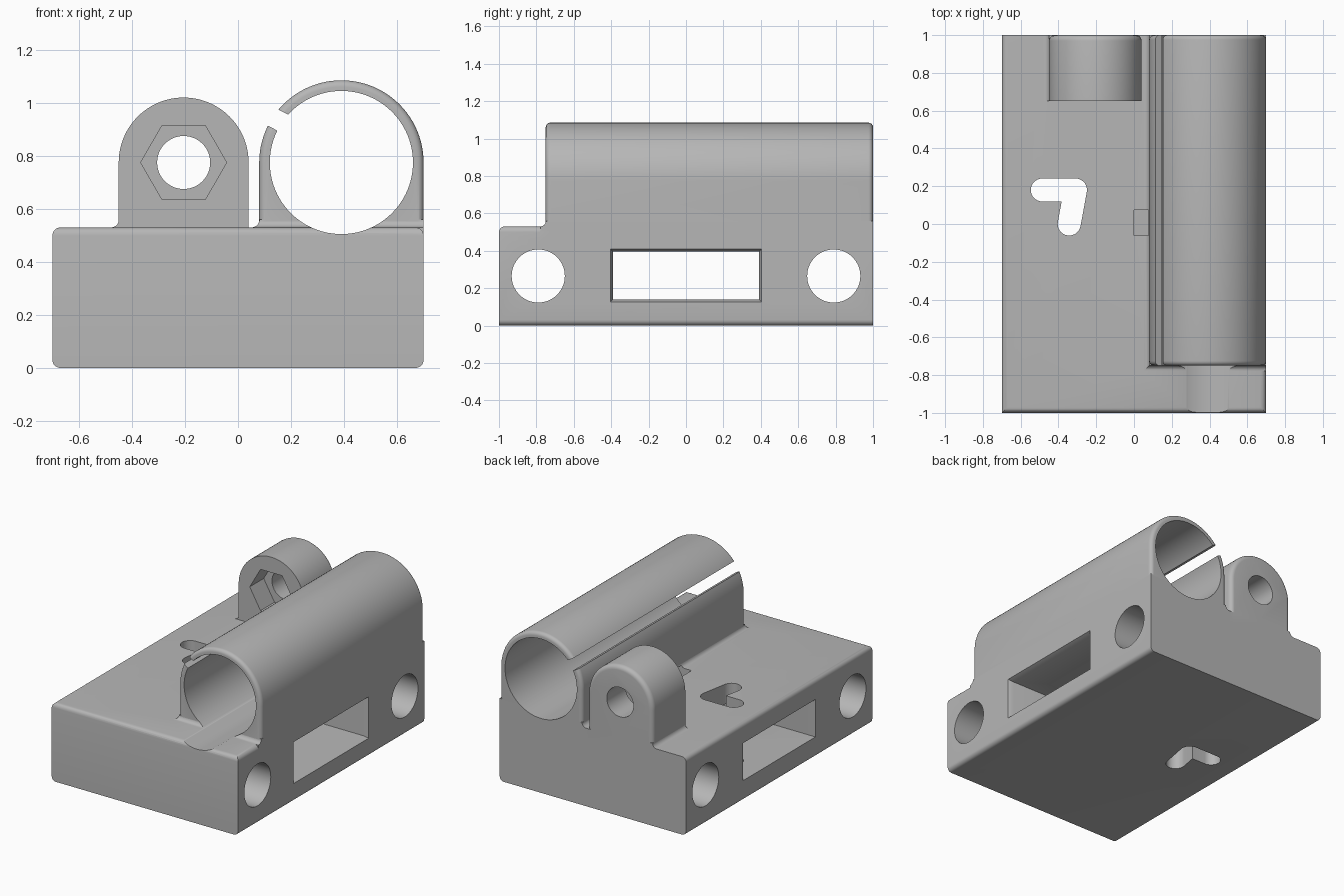
import bpy, bmesh
from math import sin, cos, pi, radians
from mathutils import Vector

cube = bpy.data.objects.get("Cube")
if cube:
    bpy.data.objects.remove(cube, do_unlink=True)

grey = bpy.data.materials.new("plain grey")
grey.use_nodes = True
grey.diffuse_color = (0.47, 0.47, 0.47, 1)
grey.node_tree.nodes["Principled BSDF"].inputs["Base Color"].default_value = grey.diffuse_color

TOP = 0.53          # top of the base block
BORE = (0.39, 0.775)
LUG = (-0.205, 0.775)
ROUND = 0.03


def finish(name, bm):
    bmesh.ops.recalc_face_normals(bm, faces=bm.faces)
    mesh = bpy.data.meshes.new(name)
    bm.to_mesh(mesh)
    bm.free()
    mesh.materials.append(grey)
    obj = bpy.data.objects.new(name, mesh)
    bpy.context.scene.collection.objects.link(obj)
    return obj


def loft(name, rings):
    """Closed solid through rings of 3D points."""
    bm = bmesh.new()
    loops = [[bm.verts.new(p) for p in ring] for ring in rings]
    n = len(loops[0])
    bm.faces.new(loops[0])
    bm.faces.new(loops[-1])
    for a, b in zip(loops, loops[1:]):
        for i in range(n):
            j = (i + 1) % n
            bm.faces.new((a[i], a[j], b[j], b[i]))
    return finish(name, bm)


def prism(name, points, axis, start, end):
    """Extrude a 2D outline along an axis."""
    place = {"x": lambda p, t: (t, p[0], p[1]),
             "y": lambda p, t: (p[0], t, p[1]),
             "z": lambda p, t: (p[0], p[1], t)}[axis]
    return loft(name, [[place(p, t) for p in points] for t in (start, end)])


def arc(center, r, start, end, steps):
    return [(center[0] + r * cos(start + (end - start) * i / steps),
             center[1] + r * sin(start + (end - start) * i / steps)) for i in range(steps + 1)]


def circle(center, r, sides=64):
    return arc(center, r, 0, 2 * pi, sides)[:-1]


def rect(x0, x1, y0, y1):
    return [(x0, y0), (x1, y0), (x1, y1), (x0, y1)]


def capsule(a, b, r):
    a, b = Vector(a), Vector(b)
    d = b - a
    ang = Vector((1, 0)).angle_signed(d) * -1
    return arc(b, r, ang - pi / 2, ang + pi / 2, 16) + arc(a, r, ang + pi / 2, ang + 1.5 * pi, 16)


def round_edges(obj, rule, width=ROUND):
    bm = bmesh.new()
    bm.from_mesh(obj.data)
    edges = [e for e in bm.edges if rule(e.verts[0].co, e.verts[1].co)]
    bmesh.ops.bevel(bm, geom=edges, offset=width, segments=5, profile=0.5, affect='EDGES')
    bm.to_mesh(obj.data)
    bm.free()


def arch(name, center, r, y0, y1):
    foot = 0.45
    pts = [(center[0] + r, foot)] + arc(center, r, 0, pi, 48) + [(center[0] - r, foot)]
    return prism(name, pts, "y", y0, y1)


def flare(name, x0, x1, y0, y1, front):
    """Concave fillet round the foot of an upright part."""
    rings = []
    steps = [(0.45, ROUND)] + [(TOP + ROUND * (1 - cos(i * pi / 12)), ROUND * (1 - sin(i * pi / 12)) - 0.001)
                               for i in range(7)]
    for z, o in steps:
        rings.append([(p[0], p[1], z) for p in rect(x0 - o, x1, y0 - o * front, y1)])
    return loft(name, rings)


# Base block with rounded long edges and front top edge
body = prism("mount_body", rect(-0.7, 0.7, 0, TOP), "y", -1, 1)
round_edges(body, lambda a, b: abs(a.y - b.y) > 1 or
            (a.y < 0 and b.y < 0 and min(a.z, b.z) > 0.4))

# Tube housing, rounded at both ends
housing = arch("tube_housing", BORE, 0.31, -0.75, 1)
round_edges(housing, lambda a, b: abs(a.y - b.y) < 0.01 and max(a.z, b.z) > 0.5, 0.025)

# Bolt lug, rounded at the back
lug = arch("bolt_lug", LUG, 0.245, 0.65, 1)
round_edges(lug, lambda a, b: min(a.y, b.y) > 0.9 and max(a.z, b.z) > 0.5)

additions = [housing, lug,
             flare("housing_fillet", 0.08, 0.7, -0.75, 1, 1),
             flare("lug_fillet", -0.45, -0.2, 0.65, 1, 0)]

# Tube bore and clamp slit
cutters = [prism("bore", circle(BORE, 0.27, 96), "y", -1.1, 1.1)]
u = Vector((-cos(radians(27)), sin(radians(27))))
v = Vector((u.y, -u.x))
mid = Vector((0.15, 0.935))
cutters.append(prism("slit", [mid + u * a * 0.075 + v * b * 0.036
                              for a, b in rect(-1, 1, -1, 1)], "y", -1.1, 1.1))

# Bolt hole with hexagonal nut pocket
cutters.append(prism("bolt_hole", circle(LUG, 0.1), "y", 0.5, 1.1))
cutters.append(prism("nut_pocket", circle(LUG, 0.162, 6), "y", 0.5, 0.8))

# Cross holes and flared rectangular slot
for y in (-0.79, 0.79):
    cutters.append(prism("cross_hole", circle((y, 0.265), 0.142), "x", -0.8, 0.8))
slot = [(-0.8, 0), (0.67, 0), (0.701, 0.014), (0.8, 0.014)]
cutters.append(loft("cross_slot", [[(x, p[0], p[1]) for p in rect(-0.39 - g, 0.39 + g, 0.14 - g, 0.395 + g)]
                                   for x, g in slot]))

# Angled cable slot and small notch beside the housing
for tip in ((-0.485, 0.18), (-0.343, 0)):
    cutters.append(prism("angled_slot", capsule((-0.31, 0.18), tip, 0.061), "z", -0.1, 0.7))
cutters.append(prism("notch", rect(0, 0.14, -0.06, 0.075), "z", 0.3, 0.545))

# Join the parts, then cut the openings
bpy.context.view_layer.objects.active = body
for operation, parts in (('UNION', additions), ('DIFFERENCE', cutters)):
    for part in parts:
        mod = body.modifiers.new(part.name, 'BOOLEAN')
        mod.operation = operation
        mod.solver = 'EXACT'
        mod.object = part
        bpy.ops.object.modifier_apply(modifier=mod.name)
        bpy.data.objects.remove(part, do_unlink=True)

for obj in bpy.context.selected_objects:
    obj.select_set(False)
body.select_set(True)
bpy.ops.object.shade_smooth_by_angle(angle=radians(30))
